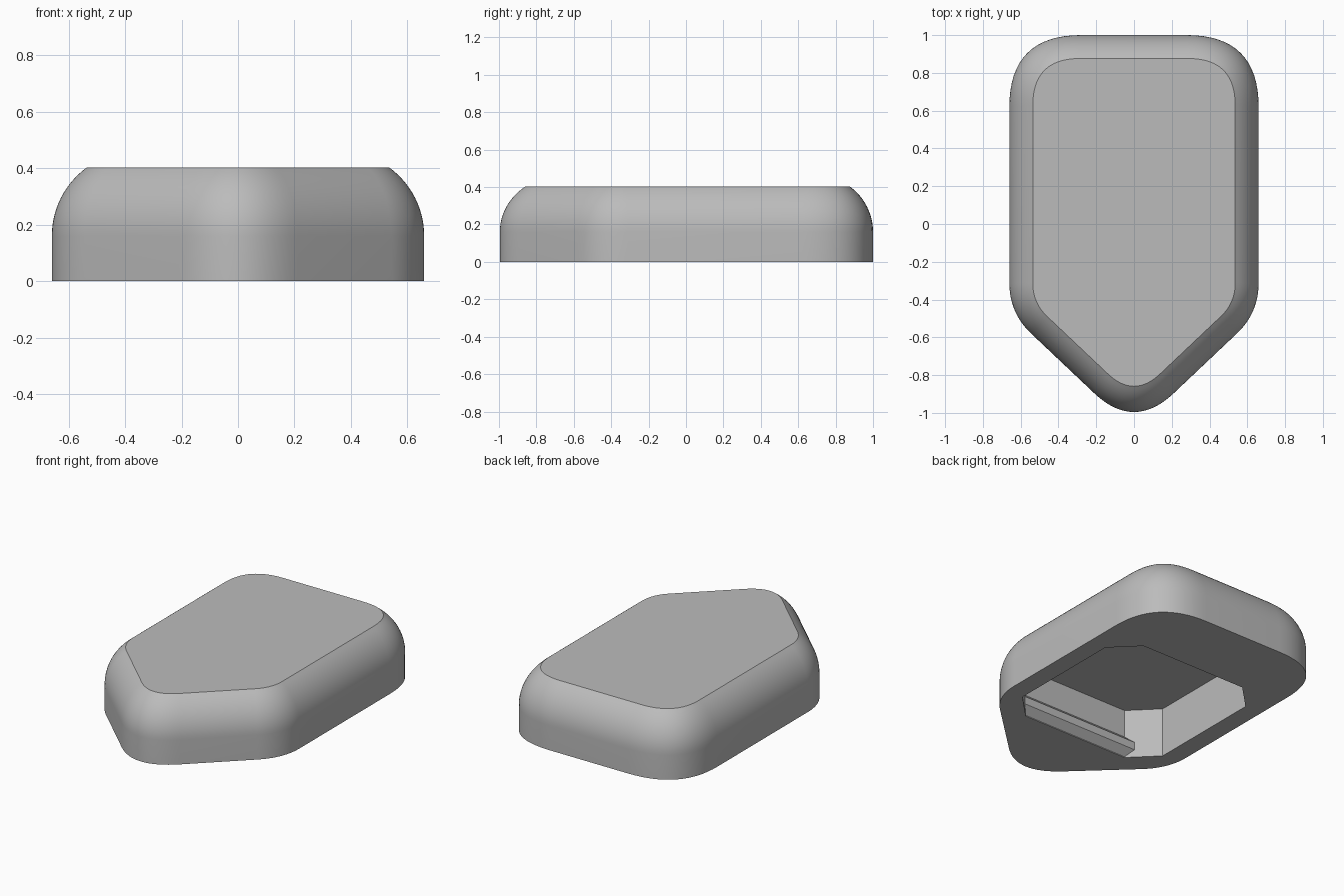
import bpy, bmesh, math
from mathutils import Vector

cube = bpy.data.objects.get("Cube")
if cube:
    bpy.data.objects.remove(cube)

grey = bpy.data.materials.new("plain_grey")
grey.use_nodes = True
COLOUR = (0.5, 0.5, 0.5, 1)
grey.diffuse_color = COLOUR
grey.node_tree.nodes["Principled BSDF"].inputs["Base Color"].default_value = COLOUR

HEIGHT, SPRING, RADIUS = 0.403, 0.16, 0.30    # height, start and radius of the edge round
HALF, CHAMFER, DEPTH = 0.54, 0.16, 0.32       # pocket size


def outline(inset):
    """Five-sided outline with softly rounded corners, moved inwards by inset."""
    w, back, tip = 0.66 - inset, 1 - inset, -1.095 + 1.377 * inset
    shoulder = tip + 0.946 * w
    corners = [(0, tip, 0.29), (w, shoulder, 0.16), (w, back, 0.38),
               (-w, back, 0.38), (-w, shoulder, 0.16)]
    points = []
    for i, (x, y, cut) in enumerate(corners):
        c = Vector((x, y))
        before = Vector(corners[i - 1][:2]) - c
        after = Vector(corners[(i + 1) % 5][:2]) - c
        cut *= 1 - 2.8 * inset
        p, q = c + before.normalized() * cut, c + after.normalized() * cut
        for k in range(17):
            t = k / 16
            points.append(p * (1 - t) ** 2 + c * 2 * t * (1 - t) + q * t * t)
    return points


def loft(name, rings):
    """Closed solid through a list of equally long rings."""
    bm = bmesh.new()
    loops = [[bm.verts.new(p) for p in ring] for ring in rings]
    for low, high in zip(loops, loops[1:]):
        for i in range(len(low)):
            j = (i + 1) % len(low)
            bm.faces.new((low[i], low[j], high[j], high[i]))
    bm.faces.new(loops[0][::-1])
    bm.faces.new(loops[-1])
    bmesh.ops.recalc_face_normals(bm, faces=bm.faces)
    mesh = bpy.data.meshes.new(name)
    bm.to_mesh(mesh)
    bm.free()
    mesh.materials.append(grey)
    obj = bpy.data.objects.new(name, mesh)
    bpy.context.collection.objects.link(obj)
    return obj


# Outer body: upright wall, then an arc cut off by the flat top
levels = [(0, 0)]
end = math.asin((HEIGHT - SPRING) / RADIUS)
for k in range(13):
    a = end * k / 12
    levels.append((RADIUS * (1 - math.cos(a)), SPRING + RADIUS * math.sin(a)))
body = loft("body", [[(p.x, p.y, z) for p in outline(d)] for d, z in levels])

# Chamfered square pocket in the underside
h, f = HALF, HALF - CHAMFER
octagon = [(f, -h), (h, -f), (h, f), (f, h), (-f, h), (-h, f), (-h, -f), (-f, -h)]
cutter = loft("pocket_cutter", [[(x, y, z) for x, y in octagon] for z in (-0.1, DEPTH)])
cutter.hide_render = True
cut = body.modifiers.new("pocket", "BOOLEAN")
cut.operation, cut.solver, cut.object = "DIFFERENCE", "EXACT", cutter
bpy.ops.object.select_all(action="DESELECT")
bpy.context.view_layer.objects.active = body
body.select_set(True)
bpy.ops.object.modifier_apply(modifier=cut.name)
bpy.data.objects.remove(cutter)
bpy.ops.object.shade_smooth_by_angle(angle=math.radians(30))

# Snap ribs along the front and back pocket walls, mitred into the chamfers
rib_profile = [(0, 0.005), (0.042, 0.05), (0.042, 0.10), (0, 0.14)]
for name, side in (("front_rib", -1), ("back_rib", 1)):
    loft(name, [[(s * (f + out), side * (h - out), z) for out, z in rib_profile]
                for s in (-1, 1)])
